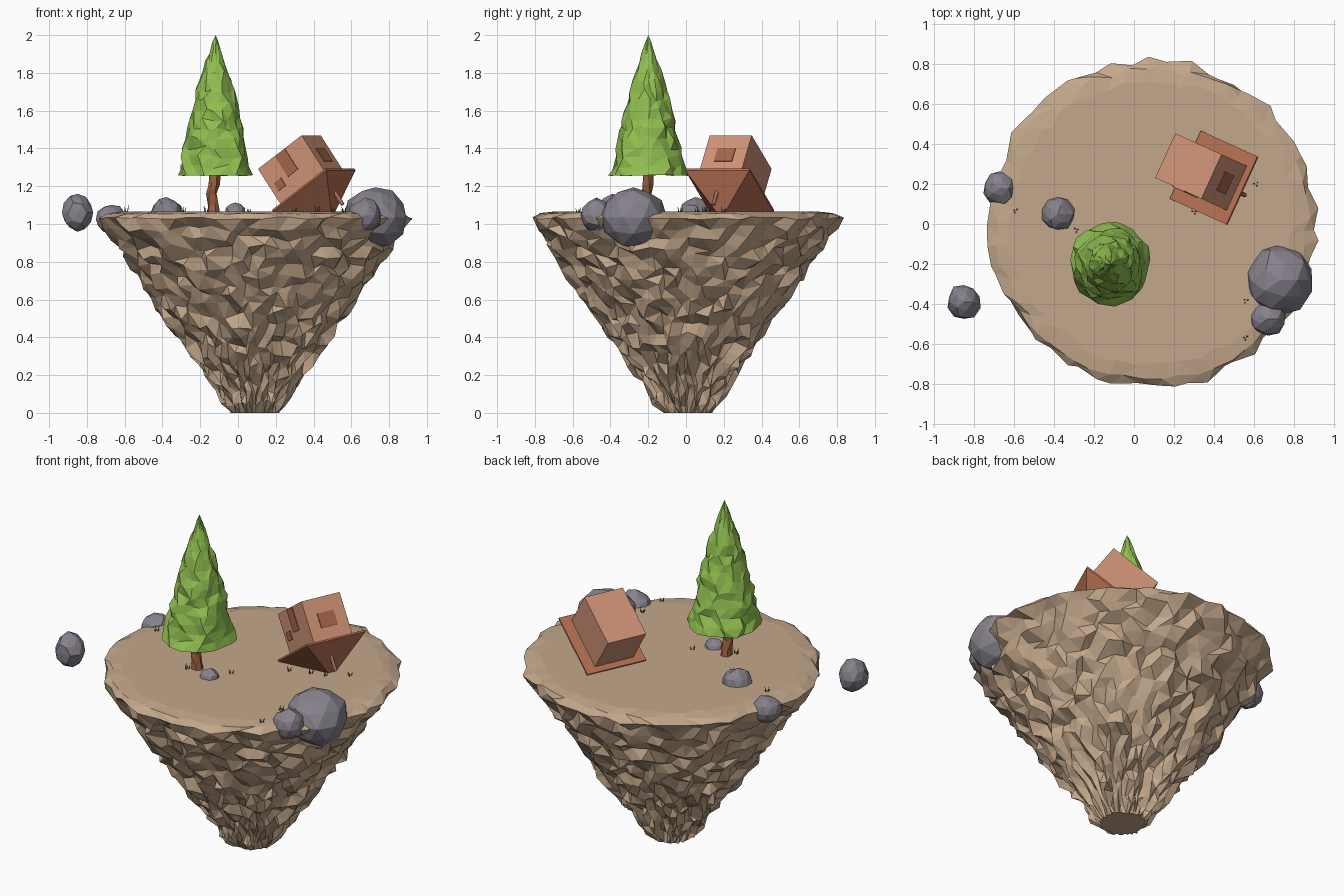
import bpy, bmesh, math, random
from mathutils import Vector, Matrix

if "Cube" in bpy.data.objects:
    bpy.data.objects.remove(bpy.data.objects["Cube"])

random.seed(7)


def mat(name, rgb):
    m = bpy.data.materials.new(name)
    m.diffuse_color = (*rgb, 1)
    m.use_nodes = True
    m.node_tree.nodes["Principled BSDF"].inputs["Base Color"].default_value = m.diffuse_color
    return m


EARTH = mat("tan earth", (0.55, 0.39, 0.26))
LEAF = mat("leaf green", (0.28, 0.52, 0.08))
BARK = mat("bark brown", (0.34, 0.12, 0.055))
STONE = mat("grey stone", (0.24, 0.22, 0.26))
WALL = mat("pink wall", (0.62, 0.29, 0.18))
ROOF = mat("roof brown", (0.46, 0.16, 0.085))
PANE = mat("door brown", (0.38, 0.13, 0.07))
GRASS = mat("dark grass", (0.07, 0.18, 0.03))


def finish(name, bm, material):
    bmesh.ops.recalc_face_normals(bm, faces=bm.faces[:])
    me = bpy.data.meshes.new(name)
    bm.to_mesh(me)
    bm.free()
    me.materials.append(material)
    ob = bpy.data.objects.new(name, me)
    bpy.context.collection.objects.link(ob)
    return ob


def lerp_profile(profile, z):
    for (z0, r0), (z1, r1) in zip(profile, profile[1:]):
        if z0 <= z <= z1:
            return r0 + (r1 - r0) * (z - z0) / (z1 - z0)
    return profile[-1][1]


def loft(name, rings, segs, material, tip=None):
    """Faceted tube; each ring is (centre, radius, radial jitter, height jitter)."""
    bm = bmesh.new()
    loops = []
    for k, (c, r, jr, jz) in enumerate(rings):
        loop = []
        for i in range(segs):
            swing = random.uniform(-0.35, 0.35) if jr else 0
            a = 2 * math.pi * (i + 0.5 * (k % 2) + swing) / segs
            rr = r + random.uniform(-jr, jr)
            loop.append(bm.verts.new((c[0] + rr * math.cos(a), c[1] + rr * math.sin(a),
                                      c[2] + random.uniform(-jz, jz))))
        loops.append(loop)
    for k, (lo, hi) in enumerate(zip(loops, loops[1:])):
        for i in range(segs):
            j = (i + 1) % segs
            if k % 2 == 0:
                bm.faces.new((lo[i], lo[j], hi[i]))
                bm.faces.new((lo[j], hi[j], hi[i]))
            else:
                bm.faces.new((lo[i], lo[j], hi[j]))
                bm.faces.new((lo[i], hi[j], hi[i]))
    bm.faces.new(loops[0][::-1])
    if tip:
        t = bm.verts.new(tip)
        for i in range(segs):
            bm.faces.new((loops[-1][i], loops[-1][(i + 1) % segs], t))
    else:
        bm.faces.new(loops[-1])
    return finish(name, bm, material)


# Floating island: rough inverted cone with a flat top
cliff = [(0, 0.125), (0.06, 0.16), (0.2, 0.245), (0.4, 0.395), (0.6, 0.53),
         (0.8, 0.66), (0.95, 0.755), (1.03, 0.82)]
rings = [((0.09, 0.01, 0), 0.125, 0.012, 0)]
levels = 20
for k in range(1, levels):
    z = 1.03 * k / levels
    rings.append(((0.09, 0, z), lerp_profile(cliff, z), 0.034, min(0.022, z * 0.4)))
rings += [((0.09, 0, 1.03), 0.815, 0.026, 0.008),
          ((0.09, 0, 1.055), 0.775, 0.02, 0.004),
          ((0.09, 0, 1.065), 0.71, 0.02, 0)]
loft("island", rings, 56, EARTH)

# Fir tree: crooked trunk and ragged cone of leaves
trunk = [(-0.13, -0.2, 1.04, 0.036), (-0.132, -0.203, 1.1, 0.031), (-0.14, -0.208, 1.16, 0.028),
         (-0.125, -0.2, 1.21, 0.029), (-0.12, -0.2, 1.3, 0.03)]
loft("tree_trunk", [((x, y, z), r, 0.003, 0) for x, y, z, r in trunk], 7, BARK)
crown = [(1.255, 0.207), (1.33, 0.185), (1.45, 0.158), (1.6, 0.125), (1.75, 0.085),
         (1.88, 0.042), (1.96, 0.016)]
rings = [((-0.12, -0.2, 1.257), 0.205, 0.01, 0.003)]
for k in range(1, 15):
    z = 1.255 + 0.7 * k / 14
    r = lerp_profile(crown, z)
    rings.append(((-0.12, -0.2, z), r, r * 0.1, 0.012))
loft("tree_crown", rings, 18, LEAF, tip=(-0.118, -0.2, 2.0))


# Boulders: (centre), (radii)
def rock(name, centre, radii):
    bm = bmesh.new()
    bmesh.ops.create_icosphere(bm, subdivisions=2, radius=1)
    for v in bm.verts:
        v.co *= random.uniform(0.9, 1.04)
        v.co = Vector(centre) + Vector([a * b for a, b in zip(v.co, radii)])
    finish(name, bm, STONE)


rock("floating_rock", (-0.85, -0.39, 1.06), (0.086, 0.092, 0.1))
rock("left_edge_rock", (-0.67, 0.18, 1.025), (0.085, 0.088, 0.08))
rock("left_rock", (-0.38, 0.05, 1.06), (0.086, 0.086, 0.082))
rock("trunk_rock", (-0.015, -0.25, 1.06), (0.056, 0.056, 0.052))
rock("large_edge_rock", (0.728, -0.28, 1.035), (0.17, 0.18, 0.168))
rock("small_edge_rock", (0.67, -0.475, 1.045), (0.092, 0.085, 0.092))

# Overturned house: built in its own tilted frame, roof pointing down into the ground
h = Vector((0.91, -0.415, 0)).normalized()
tilt = math.radians(35.1)
U = h * math.cos(tilt) + Vector((0, 0, math.sin(tilt)))
V = Vector((0.415, 0.91, 0)).normalized()
N = U.cross(V)
FRAME = Matrix((U, V, N)).transposed().to_4x4()
FRAME.translation = Vector((0.40, 0.231, 1.18))


def house_box(name, lo, hi, material):
    bm = bmesh.new()
    bmesh.ops.create_cube(bm, size=1)
    for v in bm.verts:
        v.co = [(a + b) / 2 + c * (b - a) for a, b, c in zip(lo, hi, v.co)]
    bm.transform(FRAME)
    finish(name, bm, material)


house_box("house_body", (-0.155, -0.122, -0.01), (0.155, 0.122, 0.245), WALL)
house_box("house_door", (-0.035, -0.127, 0.11), (0.035, -0.12, 0.24), PANE)
house_box("house_small_window", (-0.122, -0.127, 0.08), (-0.072, -0.12, 0.13), PANE)
house_box("house_side_window", (0.15, -0.052, 0.075), (0.16, 0.052, 0.158), PANE)

# Pyramid roof with a thin eaves edge
bm = bmesh.new()
sq = [(-0.19, -0.187), (0.19, -0.187), (0.19, 0.187), (-0.19, 0.187)]
top = [bm.verts.new((x, y, 0.004)) for x, y in sq]
rim = [bm.verts.new((x, y, -0.006)) for x, y in sq]
apex = bm.verts.new((0, 0, -0.185))
bm.faces.new(top)
for i in range(4):
    j = (i + 1) % 4
    bm.faces.new((top[i], top[j], rim[j], rim[i]))
    bm.faces.new((rim[i], rim[j], apex))
bm.transform(FRAME)
finish("house_roof", bm, ROOF)

# Thin chimney standing out of the roof
bm = bmesh.new()
bmesh.ops.create_cone(bm, cap_ends=True, segments=8, radius1=0.011, radius2=0.011, depth=0.12,
                      matrix=Matrix.Translation((0.1, -0.015, -0.105)))
bm.transform(FRAME)
finish("house_chimney", bm, WALL)

# Grass tufts: three thin leaning blades each
bm = bmesh.new()
for x, y in [(-0.29, -0.03), (-0.59, 0.065), (0.56, -0.385), (0.56, -0.57), (0.61, 0.2),
             (-0.17, -0.24), (0.06, -0.15), (0.42, 0.1), (0.3, 0.06), (0.5, 0.12)]:
    for k in range(3):
        a = k * 2.1 + random.random()
        base = Vector((x + 0.006 * math.cos(a), y + 0.006 * math.sin(a), 1.058))
        ring = [bm.verts.new(base + Vector((0.005 * math.cos(t), 0.005 * math.sin(t), 0)))
                for t in (0, 2.09, 4.19)]
        tip = bm.verts.new(base + Vector((0.01 * math.cos(a), 0.01 * math.sin(a),
                                          random.uniform(0.025, 0.045))))
        bm.faces.new(ring[::-1])
        for i in range(3):
            bm.faces.new((ring[i], ring[(i + 1) % 3], tip))
finish("grass_tufts", bm, GRASS)
